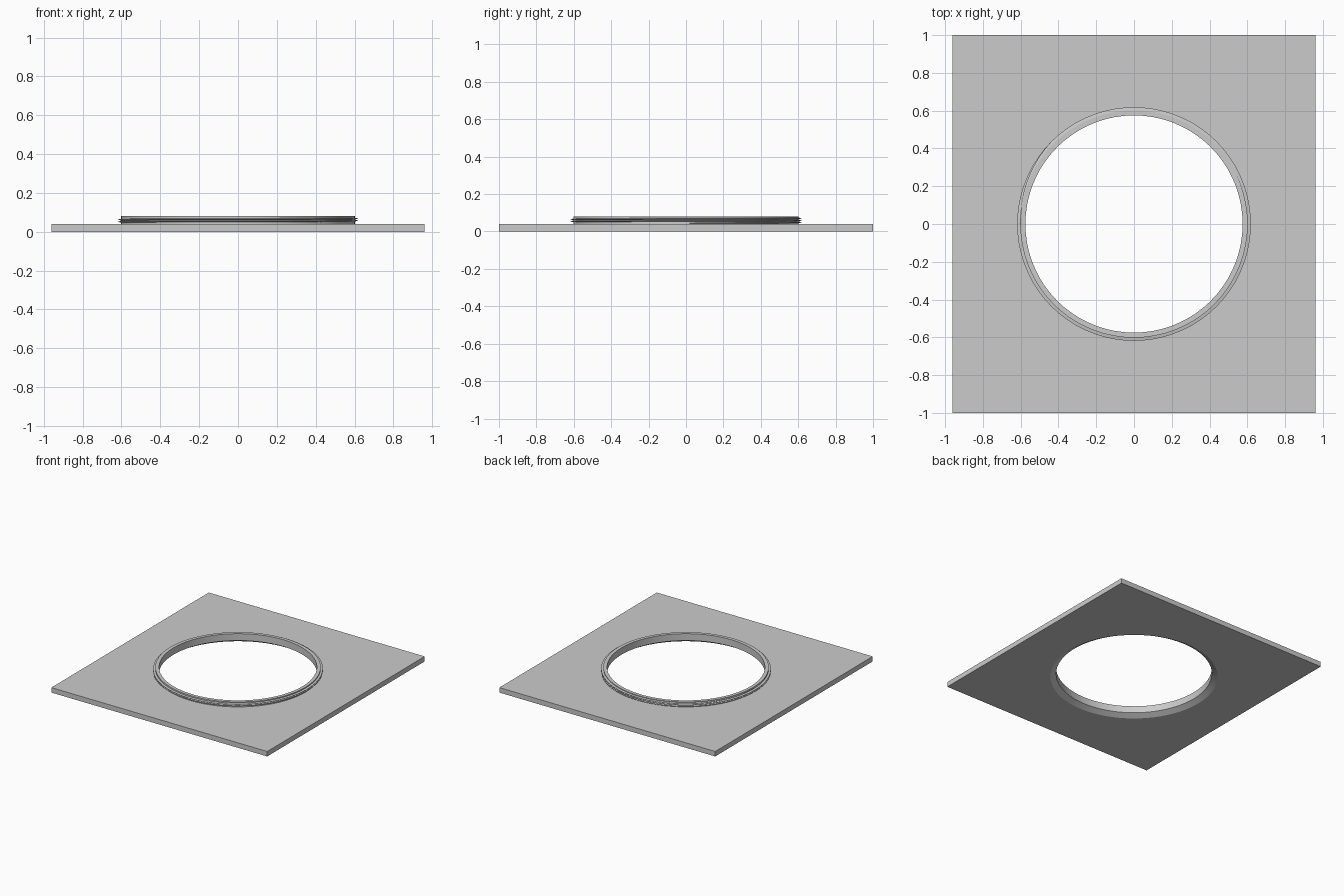
import bpy, bmesh, math

if "Cube" in bpy.data.objects:
    bpy.data.objects.remove(bpy.data.objects["Cube"])

HX, HY = 0.96, 1.0            # half size of the plate
T, TOP = 0.04, 0.08           # plate thickness, neck top
R_IN, R_CORE, R_THREAD, R_FLARE = 0.575, 0.602, 0.618, 0.617
N = 72

grey = bpy.data.materials.new("light grey")
grey.diffuse_color = (0.6, 0.6, 0.6, 1)
grey.use_nodes = True
grey.node_tree.nodes["Principled BSDF"].inputs["Base Color"].default_value = grey.diffuse_color


def finish(name, bm):
    bmesh.ops.recalc_face_normals(bm, faces=bm.faces)
    me = bpy.data.meshes.new(name)
    bm.to_mesh(me)
    bm.free()
    ob = bpy.data.objects.new(name, me)
    me.materials.append(grey)
    bpy.context.collection.objects.link(ob)
    bpy.ops.object.select_all(action='DESELECT')
    ob.select_set(True)
    bpy.context.view_layer.objects.active = ob
    bpy.ops.object.shade_smooth_by_angle(angle=math.radians(25))
    return ob


def bridge(bm, a, b, closed=True):
    n = len(a)
    for i in range(n if closed else n - 1):
        j = (i + 1) % n
        bm.faces.new((a[i], a[j], b[j], b[i]))


# Plate with flared hole and raised neck: rings joined in a closed loop
corner = math.atan2(HY, HX)
angles = sorted([2 * math.pi * i / N for i in range(N)] +
                [corner, math.pi - corner, math.pi + corner, 2 * math.pi - corner])


def ring(bm, r, z):
    out = []
    for a in angles:
        c, s = math.cos(a), math.sin(a)
        d = r if r else min(HX / max(abs(c), 1e-9), HY / max(abs(s), 1e-9))
        out.append(bm.verts.new((d * c, d * s, z)))
    return out


bm = bmesh.new()
profile = [(None, 0), (R_FLARE, 0), (R_IN, 0.025), (R_IN, TOP),
           (R_CORE, TOP), (R_CORE, T), (None, T)]
rings = [ring(bm, r, z) for r, z in profile]
for k in range(len(rings)):
    bridge(bm, rings[k], rings[(k + 1) % len(rings)])
finish("plate_with_neck", bm)

# Helical screw thread around the neck, fading out at both ends
TURNS, PITCH, HALF = 2.5, 0.0105, 0.0045
bm = bmesh.new()
steps = int(TURNS * N)
sections = []
for i in range(steps + 1):
    t = i / steps
    a = 2 * math.pi * TURNS * t
    z = 0.0465 + PITCH * TURNS * t
    fade = min(1, t * 20, (1 - t) * 20)
    tip = R_CORE + 0.0005 + (R_THREAD - R_CORE) * fade
    pts = [(R_CORE - 0.002, z - HALF), (tip, z - 0.001),
           (tip, z + 0.001), (R_CORE - 0.002, z + HALF)]
    sections.append([bm.verts.new((r * math.cos(a), r * math.sin(a), h)) for r, h in pts])
for s0, s1 in zip(sections, sections[1:]):
    bridge(bm, s0, s1)
bm.faces.new(sections[0])
bm.faces.new(sections[-1])
finish("screw_thread", bm)
